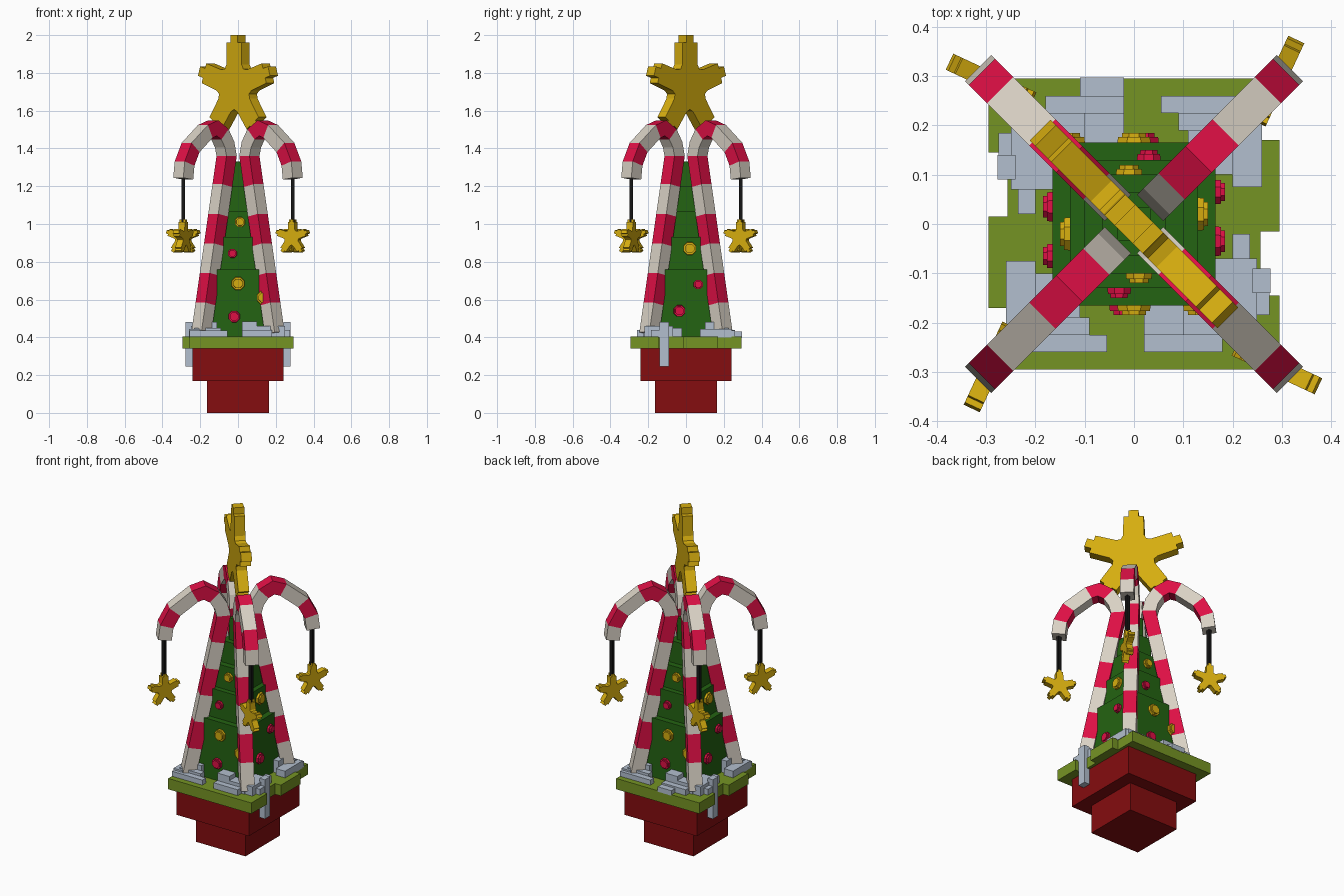
import bpy, bmesh, math
from mathutils import Vector, Matrix

if "Cube" in bpy.data.objects:
    bpy.data.objects.remove(bpy.data.objects["Cube"])


def mat(name, rgb):
    m = bpy.data.materials.new(name)
    lin = [c / 12.92 if c <= 0.04045 else ((c + 0.055) / 1.055) ** 2.4 for c in rgb]
    m.diffuse_color = (*lin, 1)
    m.use_nodes = True
    m.node_tree.nodes["Principled BSDF"].inputs["Base Color"].default_value = m.diffuse_color
    return m


POT = mat("dark_red", (0.52, 0.05, 0.06))
LIME = mat("lime_green", (0.46, 0.58, 0.14))
GREEN = mat("pine_green", (0.14, 0.39, 0.07))
SNOW = mat("snow_blue", (0.70, 0.75, 0.81))
RED = mat("candy_red", (0.87, 0.06, 0.27))
WHITE = mat("candy_white", (0.85, 0.82, 0.77))
GOLD = mat("gold", (0.84, 0.68, 0.06))
BLACK = mat("black", (0.08, 0.08, 0.08))


def finish(name, bm, mats):
    bmesh.ops.recalc_face_normals(bm, faces=bm.faces)
    me = bpy.data.meshes.new(name)
    bm.to_mesh(me)
    bm.free()
    for m in mats:
        me.materials.append(m)
    ob = bpy.data.objects.new(name, me)
    bpy.context.collection.objects.link(ob)
    return ob


def add_box(bm, x0, x1, y0, y1, z0, z1):
    c = Vector((x0 + x1, y0 + y1, z0 + z1)) / 2
    s = Matrix.Diagonal((x1 - x0, y1 - y0, z1 - z0, 1))
    bmesh.ops.create_cube(bm, size=1, matrix=Matrix.Translation(c) @ s)


def boxes(name, items, material, twofold=False):
    bm = bmesh.new()
    for x0, x1, y0, y1, z0, z1 in items:
        add_box(bm, x0, x1, y0, y1, z0, z1)
        if twofold:
            add_box(bm, -x1, -x0, -y1, -y0, z0, z1)
    return finish(name, bm, [material])


def square(h, z0, z1):
    return (-h, h, -h, h, z0, z1)


# Pot, ledge and tree tiers
boxes("pot", [square(0.165, 0, 0.17), square(0.24, 0.17, 0.34)], POT)
boxes("ledge", [(-0.128, 0.257, -0.295, 0.295, 0.34, 0.405),
                (0.257, 0.295, -0.015, 0.17, 0.34, 0.405),
                (0.257, 0.295, -0.295, -0.145, 0.34, 0.405)], LIME, True)
boxes("tree", [square(0.165, 0.40, 0.76), square(0.13, 0.76, 0.93),
               square(0.10, 0.93, 1.07), square(0.065, 1.07, 1.20),
               square(0.035, 1.20, 1.33)], GREEN)

# Stepped snow drifts with drips over the ledge notches
boxes("snow", [
    (-0.18, -0.02, 0.225, 0.26, 0.40, 0.44),
    (-0.10, -0.02, 0.165, 0.225, 0.40, 0.485),
    (-0.20, -0.10, 0.165, 0.225, 0.40, 0.46),
    (0.055, 0.257, 0.225, 0.26, 0.40, 0.435),
    (0.09, 0.23, 0.19, 0.225, 0.40, 0.45),
    (0.11, 0.20, 0.165, 0.19, 0.40, 0.48),
    (0.20, 0.26, 0.075, 0.24, 0.40, 0.445),
    (0.165, 0.20, 0.10, 0.19, 0.40, 0.48),
    (0.20, 0.235, -0.09, -0.02, 0.40, 0.45),
    (0.165, 0.25, -0.22, -0.07, 0.40, 0.46),
    (0.235, 0.275, -0.185, -0.09, 0.40, 0.44),
    (0.24, 0.277, -0.14, -0.09, 0.245, 0.48),
], SNOW, True)
boxes("snow_back_patch", [(-0.11, -0.02, 0.26, 0.297, 0.40, 0.43)], SNOW)


# Striped square-section canes, swept in the (radius, height) plane
def cane_path():
    n = 6
    leg = [(0.275 - 0.19 * i / n, 0.42 + 0.94 * i / n, i % 2) for i in range(n)]
    hook = [(0.085, 1.36, 0), (0.10, 1.42, 0), (0.135, 1.475, 1), (0.19, 1.508, 1),
            (0.245, 1.49, 0), (0.355, 1.405, 1), (0.40, 1.32, 0), (0.41, 1.24, 0)]
    return leg + hook


def cane(name, angle, half=0.0375):
    bm = bmesh.new()
    path = cane_path()
    pts = [Vector(p[:2]) for p in path]
    rad = Vector((math.cos(angle), math.sin(angle), 0))
    side = Vector((-rad.y, rad.x, 0))
    rings = []
    for i, p in enumerate(pts):
        a = (p - pts[i - 1]).normalized() if i else (pts[1] - p).normalized()
        b = (pts[i + 1] - p).normalized() if i < len(pts) - 1 else a
        t = (a + b).normalized()
        nrm = Vector((-t.y, t.x)) * (half / t.dot(a))
        ring = []
        for u, v in ((1, 1), (1, -1), (-1, -1), (-1, 1)):
            q = p + nrm * u
            ring.append(bm.verts.new(rad * q.x + Vector((0, 0, q.y)) + side * v * half))
        rings.append(ring)
    for i in range(len(rings) - 1):
        for k in range(4):
            f = bm.faces.new((rings[i][k], rings[i][(k + 1) % 4],
                              rings[i + 1][(k + 1) % 4], rings[i + 1][k]))
            f.material_index = path[i][2]
    bm.faces.new(rings[0])
    bm.faces.new(rings[-1])
    finish(name, bm, [WHITE, RED])


# Five-armed star with stepped tips, standing in the plane of z and the angle
def star(name, centre, radius, thick, angle):
    bm = bmesh.new()
    outline = []
    arm = [(0.43, -0.21), (0.86, -0.20), (0.86, -0.095), (1, -0.095),
           (1, 0.095), (0.86, 0.095), (0.86, 0.20), (0.43, 0.21)]
    for k in range(5):
        a = math.pi / 2 + k * math.tau / 5
        c, s = math.cos(a), math.sin(a)
        outline += [(d * c - w * s, d * s + w * c) for d, w in arm]
        a += math.pi / 5
        outline.append((0.43 * math.cos(a), 0.43 * math.sin(a)))
    u = Vector((math.cos(angle), math.sin(angle), 0))
    n = Vector((-u.y, u.x, 0))
    vs = [bm.verts.new(Vector(centre) + (u * x + Vector((0, 0, y))) * radius - n * thick / 2)
          for x, y in outline]
    face = bm.faces.new(vs)
    ext = bmesh.ops.extrude_face_region(bm, geom=[face])
    bmesh.ops.translate(bm, vec=n * thick,
                        verts=[g for g in ext["geom"] if isinstance(g, bmesh.types.BMVert)])
    finish(name, bm, [GOLD])


star("top_star", (0, 0, 1.725), 0.275, 0.06, -math.pi / 4)

for i in range(4):
    ang = math.pi / 4 + i * math.pi / 2
    cane(f"cane_{i + 1}", ang)
    x, y = 0.41 * math.cos(ang), 0.41 * math.sin(ang)
    boxes(f"cord_{i + 1}", [(x - 0.01, x + 0.01, y - 0.01, y + 0.01, 1.0, 1.25)], BLACK)
    star(f"hanging_star_{i + 1}", (x, y, 0.93), 0.095, 0.036, ang + math.radians(20))


# Baubles: chamfered eight-sided buttons on each tree face
def bauble(name, turn, across, out, z, r, material):
    bm = bmesh.new()
    m = (Matrix.Rotation(turn, 4, 'Z') @ Matrix.Translation((across, -out, z))
         @ Matrix.Rotation(math.pi / 2, 4, 'X') @ Matrix.Rotation(math.pi / 8, 4, 'Z'))
    for r0, depth in ((r, 0.024), (r * 0.75, 0.04)):
        bmesh.ops.create_cone(bm, cap_ends=True, segments=8, radius1=r0, radius2=r0 * 0.92,
                              depth=depth, matrix=m)
    finish(name, bm, [material])


front_set = [(0.01, 0.10, 1.01, 0.03, GOLD), (-0.03, 0.13, 0.845, 0.027, RED),
             (0.0, 0.165, 0.685, 0.038, GOLD), (-0.02, 0.165, 0.51, 0.034, RED),
             (0.135, 0.165, 0.61, 0.04, GOLD)]
side_set = [(0.02, 0.13, 0.87, 0.038, GOLD), (0.065, 0.165, 0.68, 0.028, RED),
            (-0.035, 0.165, 0.54, 0.034, RED)]
for q in range(4):
    for j, spec in enumerate(side_set if q % 2 else front_set):
        bauble(f"bauble_{q + 1}_{j + 1}", q * math.pi / 2, *spec)
